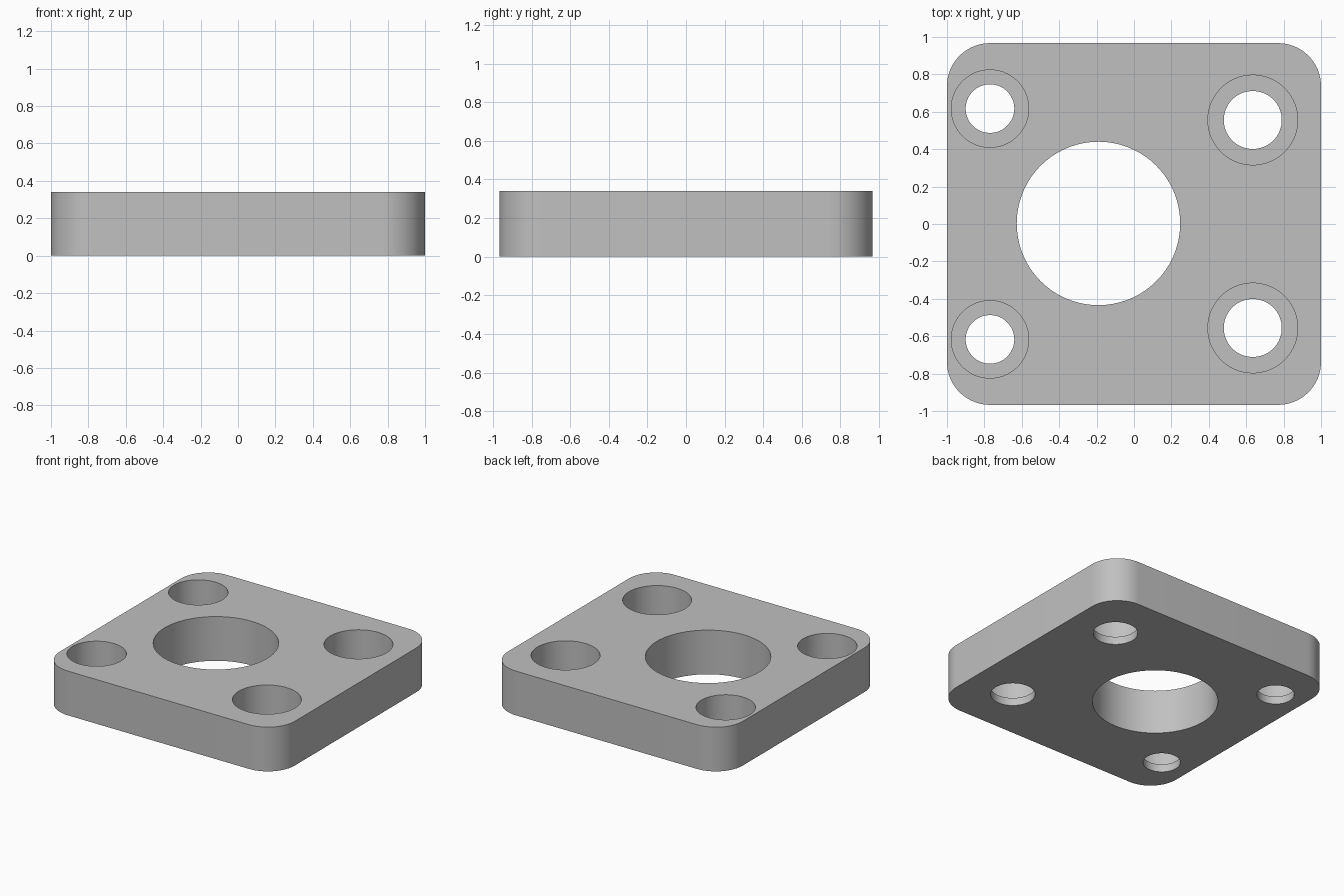
import bpy
import bmesh
import math

# Remove the default object
default = bpy.data.objects.get("Cube")
if default:
    bpy.data.objects.remove(default, do_unlink=True)

HALF_X, HALF_Y, HEIGHT, CORNER = 1.0, 0.967, 0.34, 0.23
LEDGE_Z = 0.06

# Grey metal
metal = bpy.data.materials.new("grey metal")
metal.use_nodes = True
GREY = (0.53, 0.53, 0.53, 1.0)
metal.diffuse_color = GREY
metal.node_tree.nodes["Principled BSDF"].inputs["Base Color"].default_value = GREY


def prism(name, outline, z0, z1):
    """Extrude a closed outline from z0 to z1."""
    bm = bmesh.new()
    face = bm.faces.new([bm.verts.new((x, y, z0)) for x, y in outline])
    top = bmesh.ops.extrude_face_region(bm, geom=[face])["geom"]
    verts = [v for v in top if isinstance(v, bmesh.types.BMVert)]
    bmesh.ops.translate(bm, verts=verts, vec=(0, 0, z1 - z0))
    bmesh.ops.recalc_face_normals(bm, faces=bm.faces)
    mesh = bpy.data.meshes.new(name)
    bm.to_mesh(mesh)
    bm.free()
    mesh.materials.append(metal)
    obj = bpy.data.objects.new(name, mesh)
    bpy.context.collection.objects.link(obj)
    return obj


def arc(cx, cy, radius, start, end, steps):
    """Points along an arc, end angle included."""
    angles = [start + (end - start) * i / steps for i in range(steps + 1)]
    return [(cx + radius * math.cos(a), cy + radius * math.sin(a)) for a in angles]


# Rounded square plate
outline = []
for i, (sx, sy) in enumerate([(1, 1), (-1, 1), (-1, -1), (1, -1)]):
    outline += arc(sx * (HALF_X - CORNER), sy * (HALF_Y - CORNER), CORNER,
                   i * math.pi / 2, (i + 1) * math.pi / 2, 16)
plate = prism("mounting_plate", outline, 0, HEIGHT)


def drill(x, y, radius, z0):
    """Cut a round hole from z0 up through the top."""
    circle = arc(x, y, radius, 0, 2 * math.pi, 72)[:-1]
    cutter = prism("hole_cutter", circle, z0, HEIGHT + 0.1)
    cutter.hide_render = True
    cut = plate.modifiers.new("hole", "BOOLEAN")
    cut.operation = "DIFFERENCE"
    cut.solver = "EXACT"
    cut.object = cutter
    bpy.context.view_layer.objects.active = plate
    bpy.ops.object.modifier_apply(modifier=cut.name)
    bpy.data.objects.remove(cutter, do_unlink=True)


# Central bore
drill(-0.19, 0.003, 0.437, -0.1)

# Counterbored bolt holes, mirrored front to back
for x, y, bore, counterbore in [(-0.77, 0.617, 0.13, 0.207),
                                (0.635, 0.556, 0.155, 0.24)]:
    for side in (-1, 1):
        drill(x, side * y, bore, -0.1)
        drill(x, side * y, counterbore, LEDGE_Z)

# Smooth walls with crisp rims
bpy.ops.object.select_all(action="DESELECT")
plate.select_set(True)
bpy.context.view_layer.objects.active = plate
bpy.ops.object.shade_smooth_by_angle(angle=math.radians(30))
